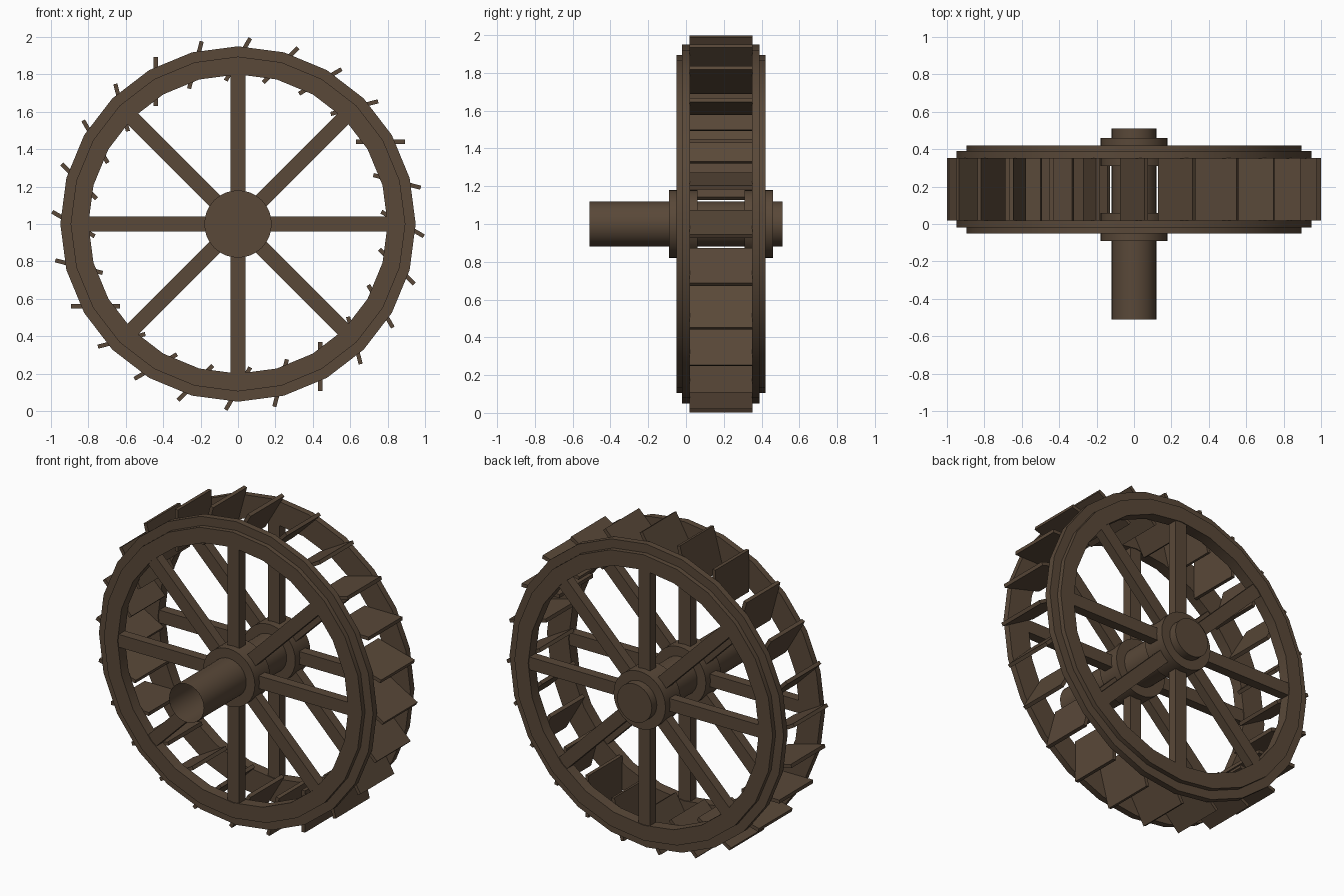
import bpy, bmesh
from math import pi, sin, cos, radians
from mathutils import Matrix, Vector

if "Cube" in bpy.data.objects:
    bpy.data.objects.remove(bpy.data.objects["Cube"])

AXLE_Z = 1.0      # wheel centre height
MID_Y = 0.185     # plane halfway between the two rims

wood = bpy.data.materials.new("dark_wood")
wood.diffuse_color = (0.1, 0.065, 0.04, 1)
wood.use_nodes = True
wood.node_tree.nodes["Principled BSDF"].inputs["Base Color"].default_value = wood.diffuse_color


def finish(bm, name, smooth=False):
    bmesh.ops.recalc_face_normals(bm, faces=bm.faces)
    me = bpy.data.meshes.new(name)
    bm.to_mesh(me)
    bm.free()
    me.materials.append(wood)
    ob = bpy.data.objects.new(name, me)
    bpy.context.collection.objects.link(ob)
    if smooth:
        bpy.ops.object.select_all(action='DESELECT')
        ob.select_set(True)
        bpy.context.view_layer.objects.active = ob
        bpy.ops.object.shade_smooth_by_angle(angle=radians(30))
    return ob


def ring(name, profile, sides):
    """Revolve a closed (radius, y) profile around the axle."""
    bm = bmesh.new()
    loops = []
    for i in range(sides):
        a = 2 * pi * i / sides
        loops.append([bm.verts.new((r * cos(a), y, AXLE_Z + r * sin(a))) for r, y in profile])
    n = len(profile)
    for i in range(sides):
        p, q = loops[i], loops[(i + 1) % sides]
        for j in range(n):
            k = (j + 1) % n
            bm.faces.new((p[j], p[k], q[k], q[j]))
    return finish(bm, name, True)


def cylinder(name, radius, y0, y1, sides, open_front=False):
    bm = bmesh.new()
    m = Matrix.Translation((0, (y0 + y1) / 2, AXLE_Z)) @ Matrix.Rotation(pi / 2, 4, 'X')
    bmesh.ops.create_cone(bm, cap_ends=True, segments=sides, radius1=radius,
                          radius2=radius, depth=y1 - y0, matrix=m)
    if open_front:
        cap = [f for f in bm.faces if f.calc_center_median().y < y0 + 0.001]
        bmesh.ops.delete(bm, geom=cap, context='FACES_ONLY')
    return finish(bm, name, True)


def boards(name, count, radius, size, y, tilt=0.0):
    """Radial array of boxes; size = (length, depth along axle, thickness)."""
    bm = bmesh.new()
    for i in range(count):
        a = 2 * pi * i / count
        m = (Matrix.Translation((radius * cos(a), y, AXLE_Z + radius * sin(a)))
             @ Matrix.Rotation(-(a + tilt), 4, 'Y') @ Matrix.Diagonal((*size, 1)))
        bmesh.ops.create_cube(bm, size=1, matrix=m)
    return finish(bm, name)


# front and back halves: stepped rim, spokes, hub
for side, s in (("front", -1), ("back", 1)):
    def at(d):
        return MID_Y + s * d
    rim = [(0.80, at(0.165)), (0.95, at(0.165)), (0.95, at(0.205)),
           (0.895, at(0.205)), (0.895, at(0.235)), (0.80, at(0.235))]
    ring(side + "_rim", rim, 24)
    boards(side + "_spokes", 8, 0.41, (0.80, 0.06, 0.08), at(0.20))
    y0, y1 = sorted((at(0.125), at(0.275)))
    cylinder(side + "_hub", 0.18, y0, y1, 32)

# axle, open at the front end
cylinder("axle", 0.12, -0.51, 0.51, 32, open_front=True)

# tilted paddles between the rims
boards("paddles", 24, 0.88, (0.262, 0.334, 0.022), MID_Y, radians(-30))
